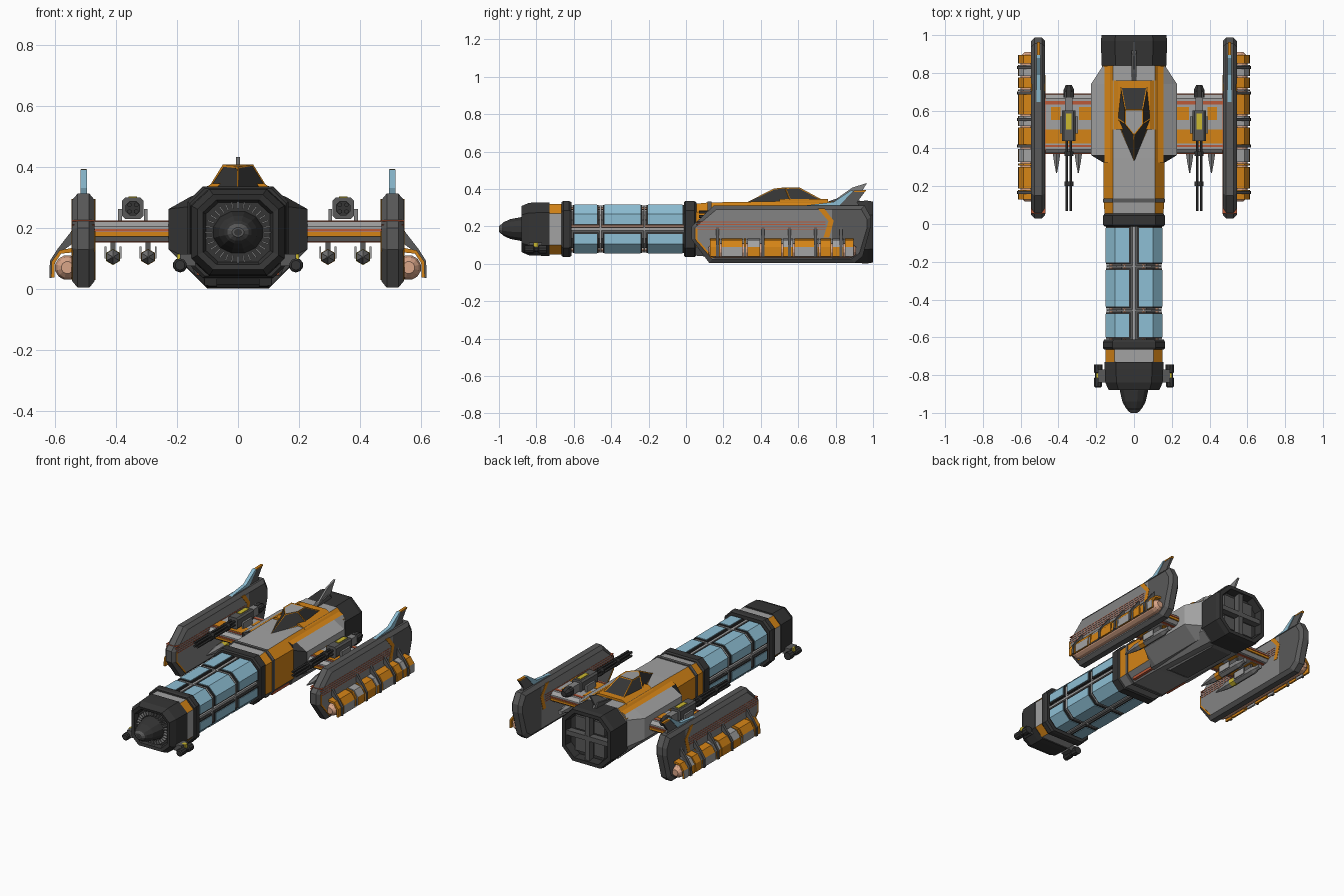
import bpy, bmesh, math
from mathutils import Vector

if "Cube" in bpy.data.objects:
    bpy.data.objects.remove(bpy.data.objects["Cube"])

COL = {"light_grey": (.36, .36, .36), "mid_grey": (.23, .23, .23), "dark_grey": (.10, .10, .10),
       "black": (.035, .035, .035), "orange": (.66, .23, .008), "glass_blue": (.27, .52, .66),
       "red": (.50, .10, .04), "peach": (.70, .38, .25), "yellow": (.60, .48, .03)}
MAT = {}
for n, c in COL.items():
    MAT[n] = bpy.data.materials.new(n)
    MAT[n].diffuse_color = (*c, 1)


def build(name, verts, faces, mats, rule=None, mirror=False, cuts=()):
    """Mesh in world coordinates; rule(centre, normal) gives a material index."""
    bm = bmesh.new()
    vs = [bm.verts.new(v) for v in verts]
    for f in faces:
        bm.faces.new([vs[i] for i in f])
    for y in cuts:
        bmesh.ops.bisect_plane(bm, geom=bm.verts[:] + bm.edges[:] + bm.faces[:],
                               plane_co=(0, y, 0), plane_no=(0, 1, 0))
    bmesh.ops.recalc_face_normals(bm, faces=bm.faces)
    bm.normal_update()
    if rule:
        for f in bm.faces:
            f.material_index = rule(f.calc_center_median(), f.normal)
    me = bpy.data.meshes.new(name)
    bm.to_mesh(me)
    bm.free()
    ob = bpy.data.objects.new(name, me)
    bpy.context.collection.objects.link(ob)
    for m in mats.split():
        me.materials.append(MAT[m])
    if mirror:
        ob.modifiers.new("mirror", 'MIRROR')
    return ob


def loft(name, rings, mats, rule=None, mirror=False, cuts=()):
    n = len(rings[0])
    verts = [p for r in rings for p in r]
    faces = [(k * n + i, k * n + (i + 1) % n, (k + 1) * n + (i + 1) % n, (k + 1) * n + i)
             for k in range(len(rings) - 1) for i in range(n)]
    faces += [tuple(range(n)), tuple(range(len(verts) - n, len(verts)))]
    return build(name, verts, faces, mats, rule, mirror, cuts)


def box(name, x, y, z, mat, mirror=False):
    return loft(name, [[(a, y[0], z[0]), (a, y[1], z[0]), (a, y[1], z[1]), (a, y[0], z[1])] for a in x],
                mat, None, mirror)


def side(name, prof, x0, x1, mat, mirror=False):        # (y,z) profile extruded along x
    return loft(name, [[(x, y, z) for y, z in prof] for x in (x0, x1)], mat, None, mirror)


def along(name, prof, y0, y1, mat, mirror=False, rule=None):   # (x,z) profile extruded along y
    return loft(name, [[(x, y, z) for x, z in prof] for y in (y0, y1)], mat, rule, mirror)


def octa(y, hw, z0, z1, cx=.05, cz=.05):
    return [(hw, y, z0 + cz), (hw, y, z1 - cz), (hw - cx, y, z1), (cx - hw, y, z1),
            (-hw, y, z1 - cz), (-hw, y, z0 + cz), (cx - hw, y, z0), (hw - cx, y, z0)]


def tube(name, x, z, steps, mat, n=8, mirror=False, sz=1):     # steps of (y, radius)
    rings = [[(x + r * math.cos(2 * math.pi * (i + .5) / n), y, z + sz * r * math.sin(2 * math.pi * (i + .5) / n))
              for i in range(n)] for y, r in steps]
    return loft(name, rings, mat, None, mirror)


# ---- nose and head ----
ZC = .186
def head(y, s):
    return octa(y, .155 * s, ZC - .143 * s, ZC + .143 * s, .06 * s, .055 * s)
loft("head_shell", [head(-.85, .68), head(-.875, .74), head(-.88, .86), head(-.84, .98), head(-.77, 1), head(-.73, 1)], "black")
tube("nose_cone", 0, ZC, [(-.84, .085), (-.885, .077), (-.94, .064), (-.975, .045), (-.993, .025), (-1, .012)], "black", 12, sz=.85)
tube("nose_cap", 0, ZC, [(-.9995, .02), (-.985, .036)], "dark_grey", 12, sz=.8)
verts, faces = [], []
for i in range(32):                                     # radial intake vanes
    a = 2 * math.pi * i / 32
    d, t = Vector((math.cos(a), 0, math.sin(a) * .93)), Vector((-math.sin(a), 0, math.cos(a))) * .0025
    k = len(verts)
    for y in (-.868, -.848):
        verts += [Vector((0, y, ZC)) + d * r + t * s for r, s in ((.083, -1), (.108, -1), (.108, 1), (.083, 1))]
    faces += [[k + j for j in f] for f in ((0, 1, 2, 3), (4, 5, 6, 7), (0, 1, 5, 4), (1, 2, 6, 5), (2, 3, 7, 6), (3, 0, 4, 7))]
build("intake_vanes", verts, faces, "mid_grey")
loft("head_band", [octa(y, .152, .05, .32) for y in (-.74, -.65)], "light_grey orange",
     lambda c, n: int(abs(n.x) > .2 and abs(n.z) > .2))
loft("head_flange", [octa(-.665, .158, .042, .33), octa(-.655, .165, .036, .336), octa(-.625, .165, .036, .336),
                     octa(-.612, .158, .042, .33)], "black")
# side pods on the head
tube("head_pod", .19, .078, [(-.865, .016), (-.86, .022), (-.815, .022), (-.81, .016), (-.79, .016), (-.785, .024), (-.745, .024)],
     "black", 10, True)
box("head_pod_mount", (.14, .19), (-.84, -.77), (.075, .115), "dark_grey", True)
box("head_pod_light", (.175, .2), (-.815, -.79), (.09, .115), "yellow", True)

# ---- glazed section ----
loft("glazed_core", [octa(y, .115, .085, .285) for y in (-.63, .01)], "dark_grey")
def shell(o, g):
    """Corner shell profile: o = outward offset, g = gap from the centre planes."""
    p = [(g, .13 + o), (.10, .13 + o), (.15 + o, .08), (.15 + o, g)]
    return p + [(.135, g), (.135, .075), (.095, .115), (g, .115)]
for k, (a, b) in enumerate(((-.605, -.468), (-.445, -.235), (-.212, -.012))):
    for s, tag in ((1, "upper"), (-1, "lower")):
        for nm, o, g, e, m in (("pane", .002, .027, .008, "glass_blue"), ("pane_frame", -.002, .019, 0, "black")):
            along(f"{tag}_{nm}_{k}", [(x, ZC + s * z) for x, z in shell(o, g)], a + e, b - e, m, True)
for y in (-.4565, -.2235):
    loft("hoop", [octa(y + d, .143, .06, .312) for d in (-.005, .005)], "light_grey")
for z in (.305, .067):
    box("centre_rail", (-.008, .008), (-.63, .01), (z - .006, z + .006), "light_grey")
box("side_rail", (.13, .145), (-.63, .01), (ZC - .007, ZC + .007), "light_grey", True)
for z in (.297, .075):
    tube("coolant_pipe", .05, z, [(-.63, .008), (.01, .008)], "peach", 6, True)
tube("side_pipe", .122, ZC + .015, [(-.63, .008), (.01, .008)], "peach", 6, True)

# ---- collar and main body ----
loft("collar", [octa(-.012, .155, .044, .328), octa(-.004, .163, .036, .336), octa(.045, .163, .036, .336),
                octa(.055, .155, .044, .328)], "black")
loft("collar_ring", [octa(y, .164, .034, .334) for y in (.115, .135)], "dark_grey")
loft("body", [octa(.04, .155, .045, .32, .045, .045), octa(.12, .16, .038, .328, .05, .05), octa(.35, .162, .035, .332, .052, .055),
              octa(.84, .165, .012, .332, .055, .055)], "light_grey orange mid_grey",
     lambda c, n: 1 if (n.z > .2 and abs(n.x) > .2) or (abs(n.x) > .9 and c.y < .33) else (2 if n.z < -.2 else 0), cuts=(.33,))
def bulge(y, x, z0, z1):
    return [(.10, y, .325), (.155, y, .303), (x, y, z1), (x, y, z0), (.14, y, .045), (.10, y, .04)]
loft("body_bulge", [bulge(.325, .162, .1, .27), bulge(.365, .228, .13, .262), bulge(.74, .228, .13, .262), bulge(.835, .166, .1, .27)],
     "light_grey orange black mid_grey",
     lambda c, n: 2 if n.y < -.4 else 1 if n.z > .3 and c.x < .15 else 3 if n.z < -.2 else 0, True)
side("belly_keel", [(.35, .05), (.42, .015), (.8, .004), (.84, .02)], -.07, .07, "dark_grey")
box("belly_stripe", (.115, .135), (.15, .34), (.045, .062), "red", True)

# ---- engine ----
def eng(y, s):
    return octa(y, .176 * s, .17 - .168 * s, .17 + .168 * s, .075 * s, .075 * s)
loft("engine_shell", [eng(.825, .95), eng(.84, .97), eng(.97, 1), eng(1, .97), eng(1, .84), eng(.95, .8)], "black")
for a in (0, 1):
    box("engine_crossbar", *(((-.15, .15), (.94, .992), (.155, .185)), ((-.015, .015), (.94, .99), (.03, .31)))[a], "dark_grey")
for s in (-1, 1):
    box("engine_louvre", (.03, .105), (.94, .965), (.17 + s * .07 - .04, .17 + s * .07 + .04), "dark_grey", True)

# ---- canopy and tail fin ----
base = [(0, .32, .325), (.092, .56, .335), (.072, .74, .335), (-.072, .74, .335), (-.092, .56, .335)]
top = [(0, .47, .398), (.047, .53, .405), (.047, .605, .405), (-.047, .605, .405), (-.047, .53, .405)]
loft("canopy", [base, top], "black light_grey", lambda c, n: int(n.z > .9 and c.z > .38))
trim = loft("canopy_trim", [base, top], "orange")
w = trim.modifiers.new("edges", 'WIREFRAME')
w.thickness = .009
along("canopy_plinth", [(-.12, .325), (.12, .325), (.085, .346), (-.085, .346)], .5, .76, "orange")
side("tail_fin", [(.74, .32), (.8, .345), (.89, .408), (.968, .432), (.92, .355), (.935, .32)], -.006, .006, "mid_grey")
side("tail_fin_root", [(.72, .32), (.8, .347), (.9, .365), (.93, .32)], -.014, .014, "dark_grey")

# ---- wings ----
side("wing", [(.375, .175), (.395, .155), (.665, .155), (.685, .175), (.685, .205), (.665, .222), (.395, .222), (.375, .205)],
     .2, .48, "light_grey", True)
for y0, y1, x0, x1, m in ((.425, .5, .225, .475, "orange"), (.55, .62, .225, .29, "orange"), (.55, .62, .39, .44, "orange"),
                          (.407, .417, .225, .475, "red"), (.632, .65, .225, .475, "red")):
    box("wing_stripe", (x0, x1), (y0, y1), (.152, .225), m, True)
box("wing_edge_orange", (.22, .475), (.371, .69), (.172, .186), "orange", True)
box("wing_edge_red", (.22, .475), (.371, .69), (.189, .196), "red", True)

# ---- wing guns ----
GX = .345
along("gun_body", [(GX - .035, .24), (GX - .025, .23), (GX + .025, .23), (GX + .035, .24), (GX + .035, .29), (GX + .025, .3),
                   (GX - .025, .3), (GX - .035, .29)], .44, .6, "dark_grey", True)
box("gun_breech", (GX - .02, GX + .02), (.6, .7), (.235, .285), "mid_grey", True)
tube("gun_tail", GX, .26, [(.67, .03), (.71, .03), (.735, .018)], "black", 8, True)
box("gun_plate", (GX - .014, GX + .014), (.5, .585), (.298, .304), "yellow", True)
for dx in (-.011, .011):
    for dz in (-.011, .011):
        tube("gun_barrel", GX + dx, .265 + dz, [(.07, .008), (.45, .008)], "black", 6, True)
for y in (.2, .36):
    tube("barrel_clamp", GX, .265, [(y, .026), (y + .025, .026)], "black", 8, True)
for dx in (-.042, .042):
    box("gun_mount", (GX + dx - .006, GX + dx + .006), (.48, .57), (.2, .262), "mid_grey", True)

# ---- missiles under the wings ----
for x in (.295, .41):
    tube("missile", x, .105, [(.27, .003), (.32, .014), (.385, .025), (.62, .025), (.65, .016), (.68, .016)], "mid_grey", 6, True)
    tube("missile_band", x, .105, [(.42, .0265), (.46, .0265)], "yellow" if x > .35 else "orange", 6, True)
    box("missile_pylon", (x - .008, x + .008), (.44, .6), (.12, .16), "dark_grey", True)
    for dx in (-.025, .025):
        box("missile_clip", (x + dx - .003, x + dx + .003), (.47, .56), (.1, .14), "light_grey", True)

# ---- side nacelles ----
prof = [(.03, .13), (.125, .004), (.9, .004), (.945, .04), (.988, .2), (.988, .25), (.955, .313), (.15, .313), (.03, .2)]
def nac(x, s):
    return [(x, .5 + (y - .5) * (1 - .04 * s), .16 + (z - .16) * (1 - .14 * s)) for y, z in prof]
loft("nacelle", [nac(.47, 1), nac(.488, 0), nac(.526, 0), nac(.544, 1)], "mid_grey dark_grey",
     lambda c, n: int(abs(n.x) < .9 or c.y > .78), True, cuts=(.78,))
for z in (.18, .194, .208, .222):
    box("nacelle_red_line", (.4685, .5455), (.055, .745), (z, z + .004), "red", True)
side("nacelle_chevron", [(.705, .295), (.74, .295), (.79, .23), (.765, .14), (.735, .14), (.762, .228)], .468, .546, "orange", True)
side("nacelle_front_edge", [(.052, .19), (.062, .19), (.062, .13), (.15, .03), (.136, .03), (.052, .127)], .468, .546, "orange", True)
side("nacelle_fin", [(.68, .305), (.79, .33), (.88, .39), (.962, .392), (.915, .33), (.93, .305)], .499, .513, "dark_grey", True)
side("nacelle_fin_edge", [(.63, .311), (.79, .331), (.88, .392), (.895, .392), (.82, .311)], .495, .517, "glass_blue", True)
side("fin_trim", [(.895, .392), (.964, .394), (.957, .385), (.9, .385)], .4975, .5145, "orange", True)

# ---- tanks with segmented armour outside the nacelles ----
tube("side_tank", .56, .07, [(.12, .02), (.135, .034), (.16, .041), (.87, .041), (.895, .034), (.91, .02)], "peach", 12, True)
arm = [(.54, .135), (.585, .127), (.611, .09), (.613, .038), (.602, .038), (.601, .085), (.58, .116), (.54, .12)]
edges = [.125, .185, .305, .325, .4, .515, .575, .7, .715, .78, .845, .9]
for k in range(len(edges) - 1):
    a, b = edges[k] + .004, edges[k + 1] - .004
    grey = k % 2 == 1 and k > 2
    along(f"armour_{k}", arm, a, b, "light_grey orange", True,
          lambda c, n, g=grey: int(not g) if c.z > .075 or n.x < .5 else int(g or k % 4 == 0))
strap = [(.54, .2), (.55, .185), (.592, .131), (.617, .092), (.619, .036), (.611, .036), (.607, .088), (.58, .122), (.54, .15)]
for y in (.16, .405, .545, .685, .82):
    along("armour_strap", strap, y, y + .016, "dark_grey", True)

for m in bpy.data.materials:
    if m.users and not m.is_grease_pencil:
        m.use_nodes = True
        m.node_tree.nodes["Principled BSDF"].inputs["Base Color"].default_value = m.diffuse_color
